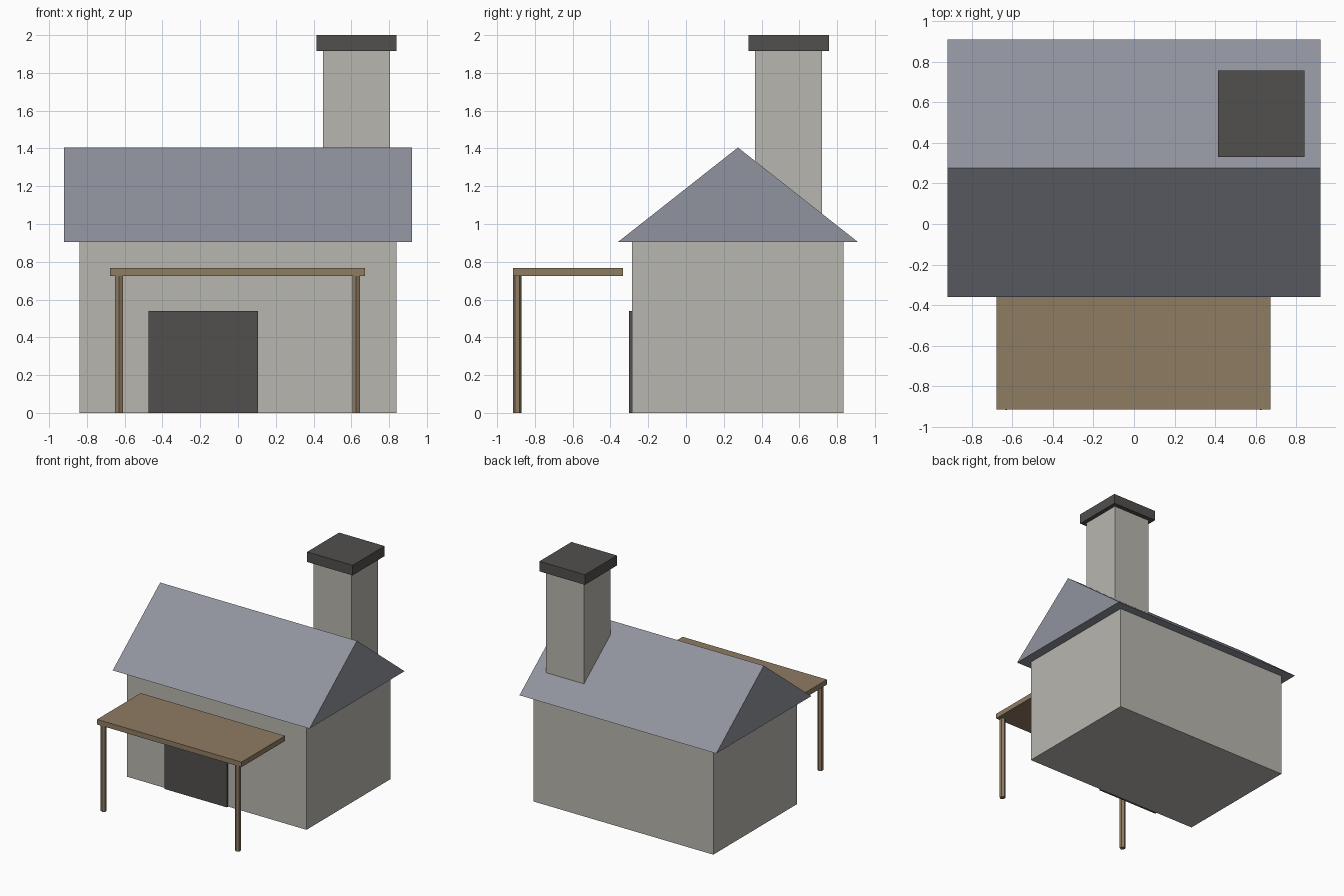
import bpy, bmesh

if "Cube" in bpy.data.objects:
    bpy.data.objects.remove(bpy.data.objects["Cube"])


def material(name, rgb):
    m = bpy.data.materials.new(name)
    m.diffuse_color = (*rgb, 1)
    m.use_nodes = True
    m.node_tree.nodes["Principled BSDF"].inputs["Base Color"].default_value = m.diffuse_color
    return m


plaster = material("plaster", (0.48, 0.47, 0.43))
slate = material("slate", (0.28, 0.295, 0.34))
timber = material("timber", (0.275, 0.20, 0.125))
charcoal = material("charcoal", (0.085, 0.079, 0.075))


def finish(name, bm, mat):
    bmesh.ops.recalc_face_normals(bm, faces=bm.faces)
    me = bpy.data.meshes.new(name)
    bm.to_mesh(me)
    bm.free()
    me.materials.append(mat)
    ob = bpy.data.objects.new(name, me)
    bpy.context.collection.objects.link(ob)
    return ob


def box(name, x, y, z, mat):
    """Box from (min, max) pairs."""
    bm = bmesh.new()
    bmesh.ops.create_cube(bm, size=1)
    for v in bm.verts:
        v.co = [lo + (c + 0.5) * (hi - lo) for c, (lo, hi) in zip(v.co, (x, y, z))]
    return finish(name, bm, mat)


def gable(name, x, profile, mat):
    """Extrude a y-z profile along x."""
    bm = bmesh.new()
    face = bm.faces.new([bm.verts.new((x[0], y, z)) for y, z in profile])
    ext = bmesh.ops.extrude_face_region(bm, geom=[face])
    for v in ext["geom"]:
        if isinstance(v, bmesh.types.BMVert):
            v.co.x = x[1]
    # the extrusion keeps the start face, closing the prism
    return finish(name, bm, mat)


def post(name, x, y, height, radius, mat):
    bm = bmesh.new()
    bmesh.ops.create_cone(bm, cap_ends=True, segments=6, radius1=radius,
                          radius2=radius, depth=height)
    bmesh.ops.translate(bm, verts=bm.verts, vec=(x, y, height / 2))
    return finish(name, bm, mat)


# House body and roof
box("walls", (-0.84, 0.84), (-0.285, 0.835), (0, 0.905), plaster)
gable("roof", (-0.92, 0.92), [(-0.36, 0.905), (0.91, 0.905), (0.275, 1.405)], slate)

# Chimney passing through the rear slope
box("chimney", (0.45, 0.805), (0.365, 0.72), (0.92, 1.915), plaster)
box("chimney_cap", (0.415, 0.84), (0.33, 0.757), (1.915, 2.0), charcoal)

# Wide door on the front wall
box("door", (-0.475, 0.107), (-0.302, -0.28), (0, 0.54), charcoal)

# Porch canopy on two posts
box("canopy", (-0.677, 0.673), (-0.915, -0.333), (0.725, 0.768), timber)
for side, x in (("left", -0.63), ("right", 0.625)):
    post("post_" + side, x, -0.894, 0.725, 0.023, timber)
